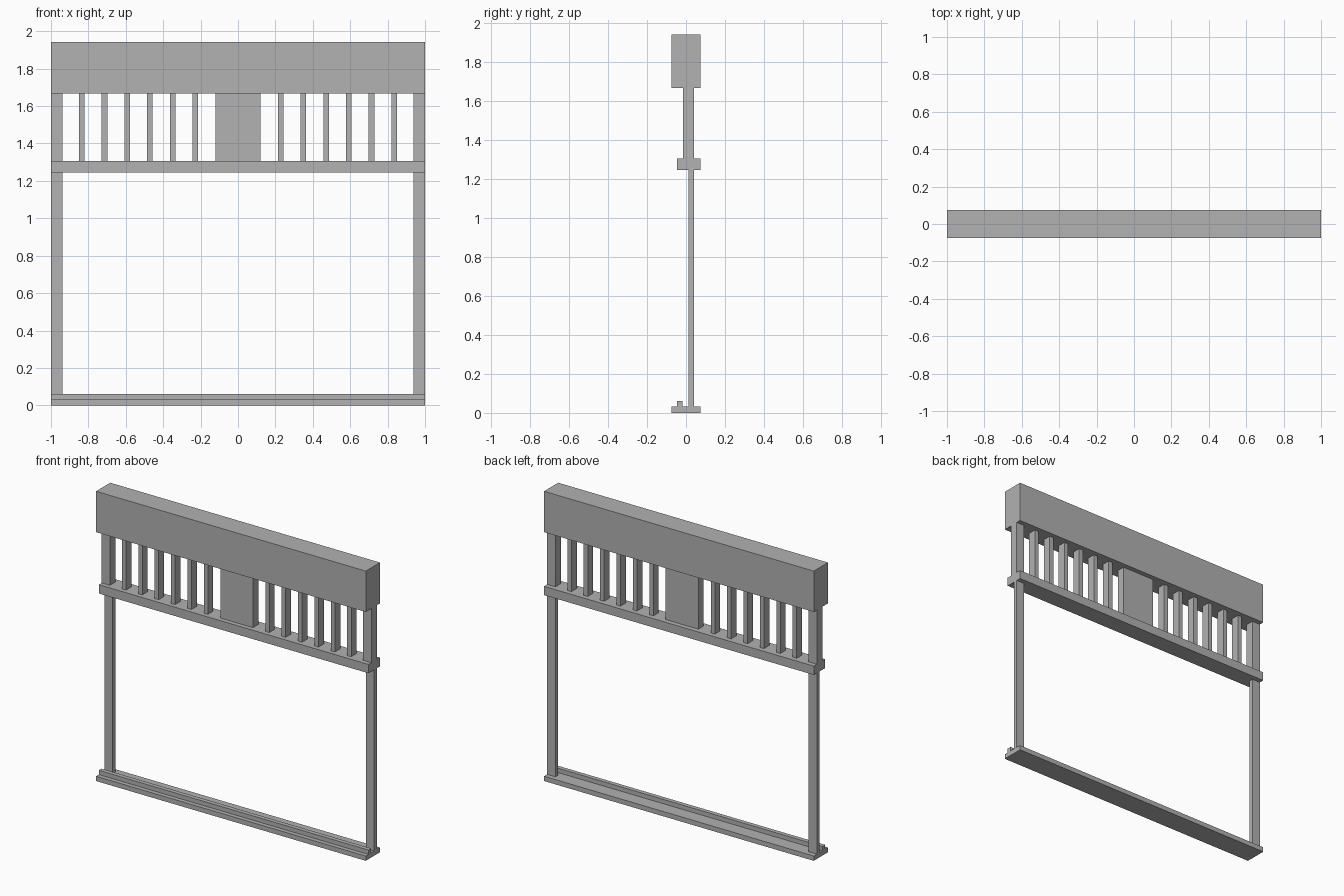
import bpy
import bmesh

old = bpy.data.objects.get("Cube")
if old:
    bpy.data.objects.remove(old, do_unlink=True)

# Single flat grey
grey = bpy.data.materials.new("plain_grey")
grey.use_nodes = True
grey.diffuse_color = (0.445, 0.445, 0.445, 1)
grey.node_tree.nodes["Principled BSDF"].inputs["Base Color"].default_value = grey.diffuse_color


def box(name, x, y, z):
    """Box spanning the (low, high) ranges on each axis."""
    bm = bmesh.new()
    bmesh.ops.create_cube(bm, size=1)
    for v in bm.verts:
        v.co = [(lo + hi) / 2 + c * (hi - lo) for c, (lo, hi) in zip(v.co, (x, y, z))]
    mesh = bpy.data.meshes.new(name)
    bm.to_mesh(mesh)
    bm.free()
    mesh.materials.append(grey)
    obj = bpy.data.objects.new(name, mesh)
    bpy.context.collection.objects.link(obj)
    return obj


FULL = (-1, 1)
DEEP = (-0.075, 0.075)
SLAT = (-0.015, 0.042)
SILL_TOP, RAIL_LOW, RAIL_TOP, HEADER_LOW, TOP = 0.032, 1.246, 1.305, 1.668, 1.942
UPPER = (RAIL_TOP, HEADER_LOW)

# Horizontal members
box("header_beam", FULL, DEEP, (HEADER_LOW, TOP))
box("middle_rail", FULL, (-0.046, 0.075), (RAIL_LOW, RAIL_TOP))
box("sill", FULL, DEEP, (0, SILL_TOP))
box("sill_lip", FULL, (-0.046, -0.017), (SILL_TOP, 0.061))

# Solid panel in the middle of the slats
box("center_panel", (-0.121, 0.121), SLAT, UPPER)

# Posts and slats on both sides
for side, sign in (("left", 1), ("right", -1)):
    def span(a, b):
        return tuple(sorted((sign * a, sign * b)))

    box(f"{side}_lower_post", span(0.939, 1), (0.014, 0.042), (SILL_TOP, RAIL_LOW))
    box(f"{side}_upper_post", span(0.939, 1), SLAT, UPPER)
    for i in range(6):
        mid = 0.228 + 0.1215 * i
        box(f"{side}_slat_{i + 1}", span(mid - 0.015, mid + 0.015), SLAT, UPPER)
